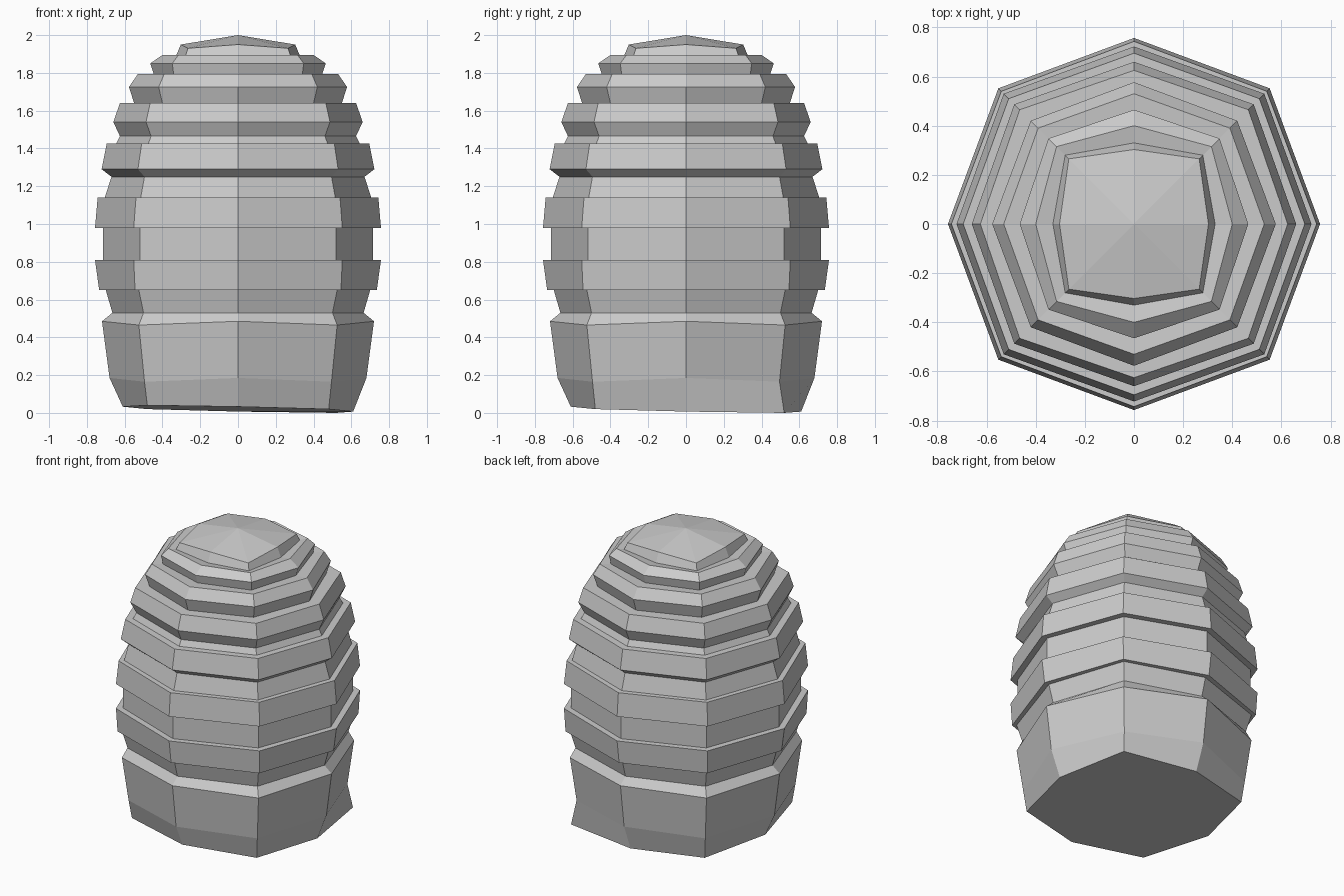
import bpy, bmesh

# Eight-sided stepped body: (axis radius, diagonal x/y, height) from bottom to top
RINGS = [
    (0.68, 0.495, 0.185),
    (0.72, 0.525, 0.485), (0.665, 0.50, 0.53),    # tall base band and its ledge
    (0.70, 0.525, 0.65), (0.735, 0.545, 0.65),
    (0.757, 0.552, 0.81), (0.715, 0.52, 0.81),    # lower coil
    (0.715, 0.52, 0.98), (0.757, 0.552, 0.98),
    (0.743, 0.54, 1.14), (0.705, 0.515, 1.14),    # middle coil
    (0.67, 0.495, 1.25), (0.722, 0.53, 1.29),
    (0.695, 0.51, 1.425), (0.645, 0.475, 1.425),  # upper coil
    (0.625, 0.46, 1.465), (0.66, 0.487, 1.54),
    (0.625, 0.465, 1.64), (0.55, 0.40, 1.64),
    (0.577, 0.42, 1.725),
    (0.53, 0.39, 1.795), (0.445, 0.34, 1.79),
    (0.465, 0.348, 1.85),
    (0.40, 0.315, 1.895), (0.33, 0.28, 1.885),
    (0.303, 0.265, 1.95),                         # cap rim
]
DIRS = [(1, 0), (1, 1), (0, 1), (-1, 1), (-1, 0), (-1, -1), (0, -1), (1, -1)]

bm = bmesh.new()


def ring(r, d, z, drop=0.0):
    return [bm.verts.new((x * (d if x and y else r), y * (d if x and y else r),
                          z - (drop if x and y else 0))) for x, y in DIRS]


def bridge(a, b):
    for i in range(8):
        j = (i + 1) % 8
        bm.faces.new((a[i], a[j], b[j], b[i]))


# Slightly tilted underside
bottom = ring(0.61, 0.48, 0.0)
for v in bottom:
    v.co.z = 0.02 - 0.013 * (v.co.x + v.co.y) / 0.61
bottom[1].co = (0.52, 0.52, 0.0)
bm.faces.new(bottom[::-1])

# Stack the coils
prev = bottom
for i, (r, d, z) in enumerate(RINGS):
    drop = 0.02 if i in (0, 1, len(RINGS) - 1) else 0.0
    cur = ring(r, d, z, drop)
    bridge(prev, cur)
    prev = cur

# Shallow pointed cap
tip = bm.verts.new((0, 0, 2.0))
for i in range(8):
    bm.faces.new((prev[i], prev[(i + 1) % 8], tip))

bmesh.ops.recalc_face_normals(bm, faces=bm.faces)
mesh = bpy.data.meshes.new("straw_hive")
bm.to_mesh(mesh)
bm.free()
bpy.context.collection.objects.link(bpy.data.objects.new("straw_hive", mesh))
